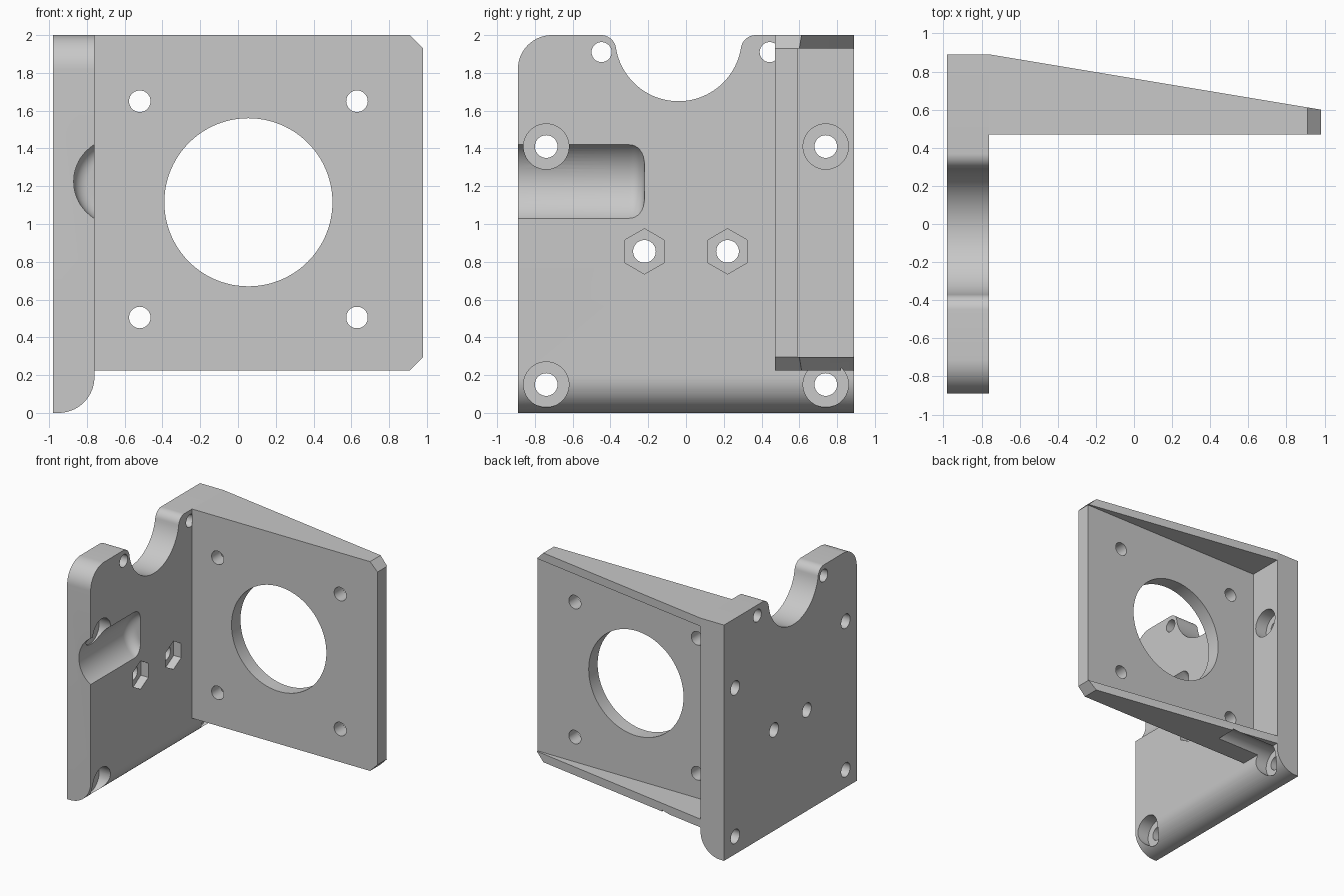
import bpy, bmesh, math
from mathutils import Vector

if "Cube" in bpy.data.objects:
    bpy.data.objects.remove(bpy.data.objects["Cube"], do_unlink=True)

grey = bpy.data.materials.new("light grey")
grey.use_nodes = True
grey.diffuse_color = (0.58, 0.58, 0.58, 1)
grey.node_tree.nodes["Principled BSDF"].inputs["Base Color"].default_value = grey.diffuse_color


def arc(cx, cy, r, start=0, end=360, n=64):
    """Points along an arc; a full circle omits the repeated last point."""
    full = end - start == 360
    steps = n if full else n + 1
    angles = [math.radians(start + (end - start) * i / n) for i in range(steps)]
    return [(cx + r * math.cos(a), cy + r * math.sin(a)) for a in angles]


def prism(name, points, axis, lo, hi, round_end=0):
    """Extrude a 2D outline along an axis, optionally rounding the far end."""
    place = {"x": lambda a, b, h: (h, a, b),
             "y": lambda a, b, h: (a, h, b),
             "z": lambda a, b, h: (a, b, h)}[axis]
    bm = bmesh.new()
    face = bm.faces.new([bm.verts.new(place(a, b, lo)) for a, b in points])
    moved = bmesh.ops.extrude_face_region(bm, geom=[face])["geom"]
    top = [g for g in moved if isinstance(g, bmesh.types.BMVert)]
    bmesh.ops.translate(bm, verts=top, vec=Vector(place(0, 0, hi - lo)))
    bmesh.ops.recalc_face_normals(bm, faces=bm.faces)
    if round_end:
        rim = [e for e in bm.edges if all(v in top for v in e.verts)]
        bmesh.ops.bevel(bm, geom=rim, offset=round_end, segments=8,
                        profile=0.5, affect="EDGES")
    mesh = bpy.data.meshes.new(name)
    bm.to_mesh(mesh)
    bm.free()
    obj = bpy.data.objects.new(name, mesh)
    bpy.context.collection.objects.link(obj)
    mesh.materials.append(grey)
    return obj


def activate(obj):
    bpy.ops.object.select_all(action="DESELECT")
    obj.select_set(True)
    bpy.context.view_layer.objects.active = obj


def cut(obj, cutters):
    """Subtract each cutter, then remove it."""
    for cutter in cutters:
        cutter.hide_render = True
        activate(obj)
        mod = obj.modifiers.new("cut", "BOOLEAN")
        mod.operation = "DIFFERENCE"
        mod.solver = "EXACT"
        mod.object = cutter
        bpy.ops.object.modifier_apply(modifier=mod.name)
        bpy.data.objects.remove(cutter, do_unlink=True)


def box(name, x0, x1, y0, y1, z0, z1):
    return prism(name, [(x0, y0), (x1, y0), (x1, y1), (x0, y1)], "z", z0, z1)


OUT, IN = -0.98, -0.76          # outer and inner faces of the side plate
BACK = 0.89
FRONT = 0.47                    # front face of the mounting plate

# Side plate outline: rounded front corner and a filleted semicircular notch
ny, nz, nr, fr = -0.04, 1.985, 0.335, 0.08
dz = nz - (2 - fr)
dy = math.sqrt((nr + fr) ** 2 - dz ** 2)
tilt = math.degrees(math.atan2(dz, dy))
outline = [(-BACK, 0), (BACK, 0), (BACK, 2)]
outline += arc(ny + dy, 2 - fr, fr, 90, 180 - tilt, 12)
outline += arc(ny, nz, nr, -tilt, -180 + tilt, 48)[1:-1]
outline += arc(ny - dy, 2 - fr, fr, tilt, 90, 12)
outline += arc(-BACK + 0.18, 1.82, 0.18, 90, 180, 16)
side_plate = prism("side_plate", outline, "x", OUT, IN)

# Rounded lower inside edge
br = 0.19
edge = arc(IN - br, br, br, 0, -90, 20) + [(IN - br, -0.1), (-0.7, -0.1), (-0.7, br)]
cutters = [prism("edge_cutter", edge, "y", -1, 1)]

# Cylindrical channel with a rounded end
cutters.append(prism("channel_cutter", arc(-0.642, 1.225, 0.228), "y", -1, -0.22, 0.08))

# Counterbored corner holes
for y in (-0.74, 0.74):
    for z in (0.15, 1.41):
        cutters.append(prism("bore_cutter", arc(y, z, 0.12), "x", -0.87, -0.5))
        cutters.append(prism("hole_cutter", arc(y, z, 0.06, n=40), "x", -1.1, -0.6))

# Hexagonal nut pockets and the small upper holes
for y in (-0.22, 0.22):
    cutters.append(prism("nut_cutter", arc(y, 0.855, 0.12, 30, 390, 6), "x", IN - 0.07, -0.5))
    cutters.append(prism("hole_cutter", arc(y, 0.855, 0.06, n=40), "x", -1.1, -0.6))
for y in (-0.447, 0.443):
    cutters.append(prism("hole_cutter", arc(y, 1.91, 0.053, n=40), "x", -1.1, -0.6))
cut(side_plate, cutters)

# Mounting plate with chamfered outer corners
low, c, right = 0.225, 0.07, 0.98
plate = [(IN, low), (right - c, low), (right, low + c),
         (right, 2 - c), (right - c, 2), (IN, 2)]
mounting_plate = prism("mounting_plate", plate, "y", FRONT, BACK)

# Sloped back, and the pocket that leaves a gusset above and below
slope = (BACK - 0.60) / (right - IN)
wedge = [(IN - 0.1, BACK + 0.1 * slope), (right + 0.1, 0.60 - 0.1 * slope),
         (right + 0.1, 1.1), (IN - 0.1, 1.1)]
cutters = [prism("slope_cutter", wedge, "z", 0, 2.2),
           box("pocket_cutter", -0.9, 1.2, 0.59, 1.2, low + c, 2 - c)]

# Central opening, four mounting holes and screw access in the lower gusset
cutters.append(prism("opening_cutter", arc(0.055, 1.115, 0.445, n=96), "y", 0.3, 1.1))
for x in (-0.52, 0.63):
    for z in (0.505, 1.65):
        cutters.append(prism("hole_cutter", arc(x, z, 0.057, n=40), "y", 0.3, 1.1))
cutters.append(prism("access_cutter", arc(0.74, 0.15, 0.12), "x", -0.9, -0.35))
cut(mounting_plate, cutters)

for part in (side_plate, mounting_plate):
    activate(part)
    bpy.ops.object.shade_smooth_by_angle(angle=math.radians(30))
